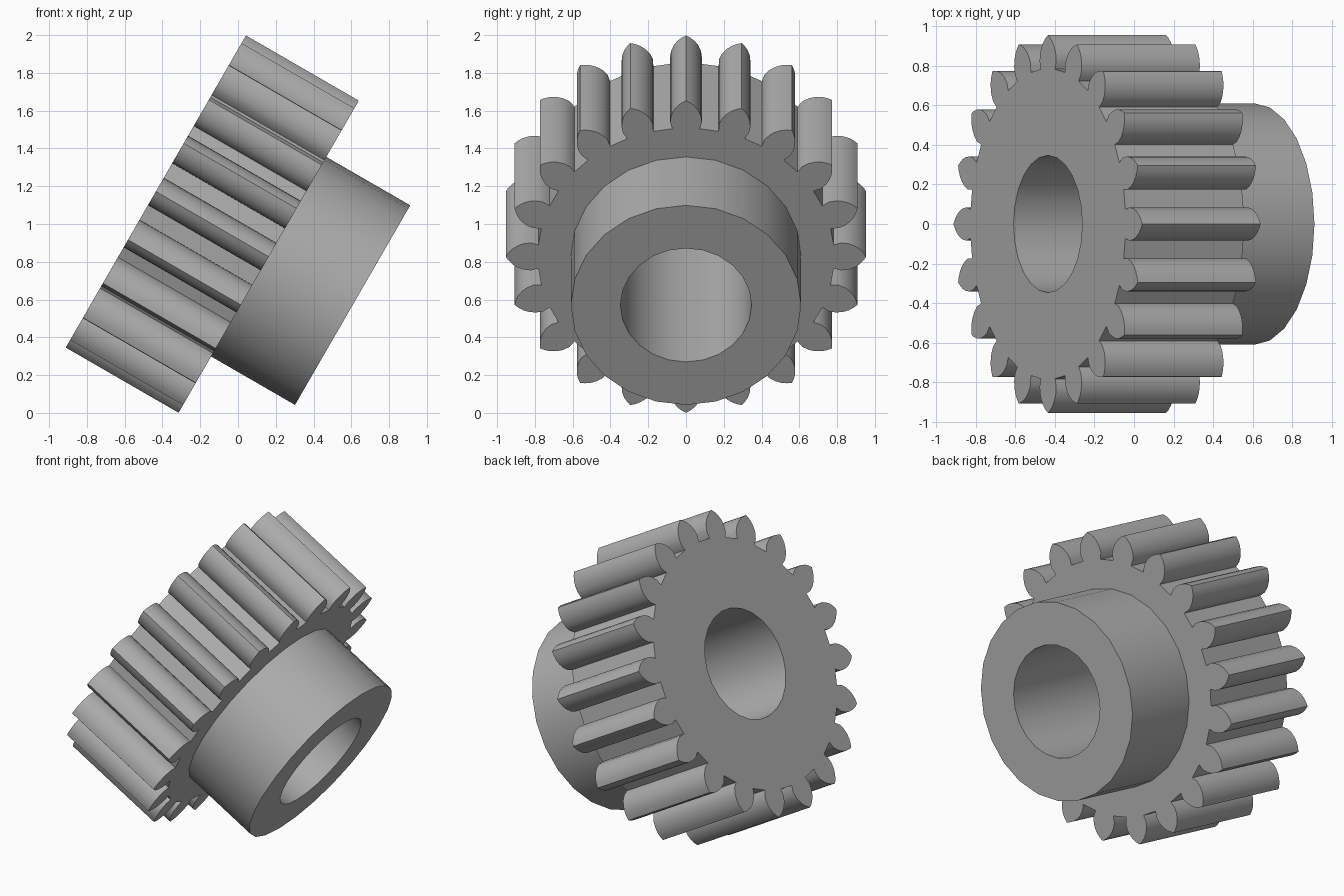
import bpy, bmesh
from math import sin, cos, pi, radians

cube = bpy.data.objects.get("Cube")
if cube:
    bpy.data.objects.remove(cube, do_unlink=True)

TEETH = 20
WHEEL_WIDTH, TOTAL_LENGTH = 0.69, 1.203
HUB_RADIUS, BORE_RADIUS = 0.61, 0.347

# Half tooth: (radius, half thickness) from root to pointed tip
HALF_TOOTH = [(0.782, 0.072), (0.822, 0.084), (0.86, 0.079),
              (0.892, 0.066), (0.92, 0.046), (0.94, 0.023)]
TIP = (0.954, 0)


def tooth_outline():
    flank = [(r, -h) for r, h in HALF_TOOTH]
    profile = flank + [TIP] + [(r, -h) for r, h in reversed(flank)]
    points = []
    for i in range(TEETH):
        a = 2 * pi * i / TEETH
        points += [(x * cos(a) - y * sin(a), x * sin(a) + y * cos(a)) for x, y in profile]
    return points


def circle(radius, sides=24):
    return [(radius * cos(2 * pi * i / sides), radius * sin(2 * pi * i / sides))
            for i in range(sides)]


bm = bmesh.new()


def loop(points, z):
    verts = [bm.verts.new((x, y, z)) for x, y in points]
    for a, b in zip(verts, verts[1:] + verts[:1]):
        bm.edges.new((a, b))
    return verts


def wall(low, high):
    for i in range(len(low)):
        j = (i + 1) % len(low)
        bm.faces.new((low[i], low[j], high[j], high[i]))


def ring_cap(outer, inner):
    edges = [bm.edges.get((a, b)) for ring in (outer, inner)
             for a, b in zip(ring, ring[1:] + ring[:1])]
    bmesh.ops.triangle_fill(bm, edges=edges, use_beauty=True)


# Toothed wheel, hub and through bore as one closed solid
wheel_back = loop(tooth_outline(), 0)
wheel_front = loop(tooth_outline(), WHEEL_WIDTH)
hub_base = loop(circle(HUB_RADIUS), WHEEL_WIDTH)
hub_end = loop(circle(HUB_RADIUS), TOTAL_LENGTH)
bore_back = loop(circle(BORE_RADIUS), 0)
bore_end = loop(circle(BORE_RADIUS), TOTAL_LENGTH)

ring_cap(wheel_back, bore_back)
ring_cap(wheel_front, hub_base)
ring_cap(hub_end, bore_end)
wall(wheel_back, wheel_front)
wall(hub_base, hub_end)
wall(bore_back, bore_end)
bmesh.ops.recalc_face_normals(bm, faces=bm.faces[:])

mesh = bpy.data.meshes.new("spur_gear_with_hub")
bm.to_mesh(mesh)
bm.free()
gear = bpy.data.objects.new("spur_gear_with_hub", mesh)
bpy.context.collection.objects.link(gear)

# Plain grey metal
grey = bpy.data.materials.new("grey_metal")
grey.use_nodes = True
colour = (0.42, 0.42, 0.42, 1)
grey.diffuse_color = colour
grey.node_tree.nodes["Principled BSDF"].inputs["Base Color"].default_value = colour
mesh.materials.append(grey)

# Smooth flanks and cylinders, sharp rims
bpy.ops.object.select_all(action='DESELECT')
gear.select_set(True)
bpy.context.view_layer.objects.active = gear
bpy.ops.object.shade_smooth_by_angle(angle=radians(30))

# Tilt the axle down toward the hub side
gear.rotation_euler = (0, radians(120), 0)
gear.location = (-0.435, 0, 1.172)
